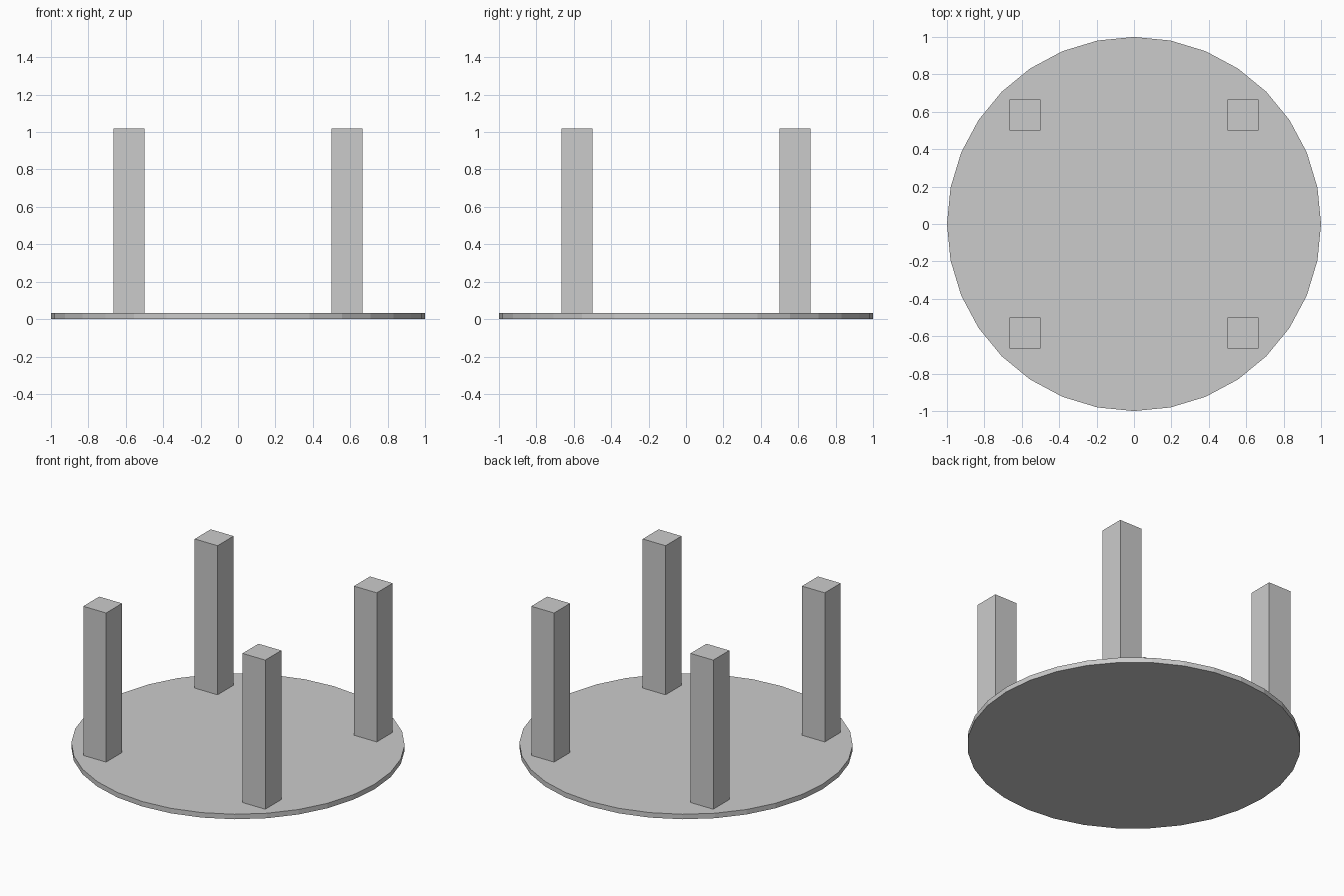
import bpy

if "Cube" in bpy.data.objects:
    bpy.data.objects.remove(bpy.data.objects["Cube"])

DISC_TOP = 0.033
LEG_TOP = 1.02
LEG_CENTRE = 0.583
LEG_WIDTH = 0.167

# Round table top, lying upside down on the ground
bpy.ops.mesh.primitive_cylinder_add(vertices=32, radius=1.0, depth=DISC_TOP,
                                    location=(0, 0, DISC_TOP / 2))
bpy.context.object.name = "table_top"


# Square legs standing on the disc
def add_leg(name, sx, sy):
    height = LEG_TOP - DISC_TOP
    bpy.ops.mesh.primitive_cube_add(
        size=1, location=(sx * LEG_CENTRE, sy * LEG_CENTRE, DISC_TOP + height / 2))
    leg = bpy.context.object
    leg.name = name
    leg.scale = (LEG_WIDTH, LEG_WIDTH, height)
    bpy.ops.object.transform_apply(location=False, rotation=False, scale=True)


for sy, depth_name in ((-1, "front"), (1, "back")):
    for sx, side_name in ((-1, "left"), (1, "right")):
        add_leg(f"{depth_name}_{side_name}_leg", sx, sy)
